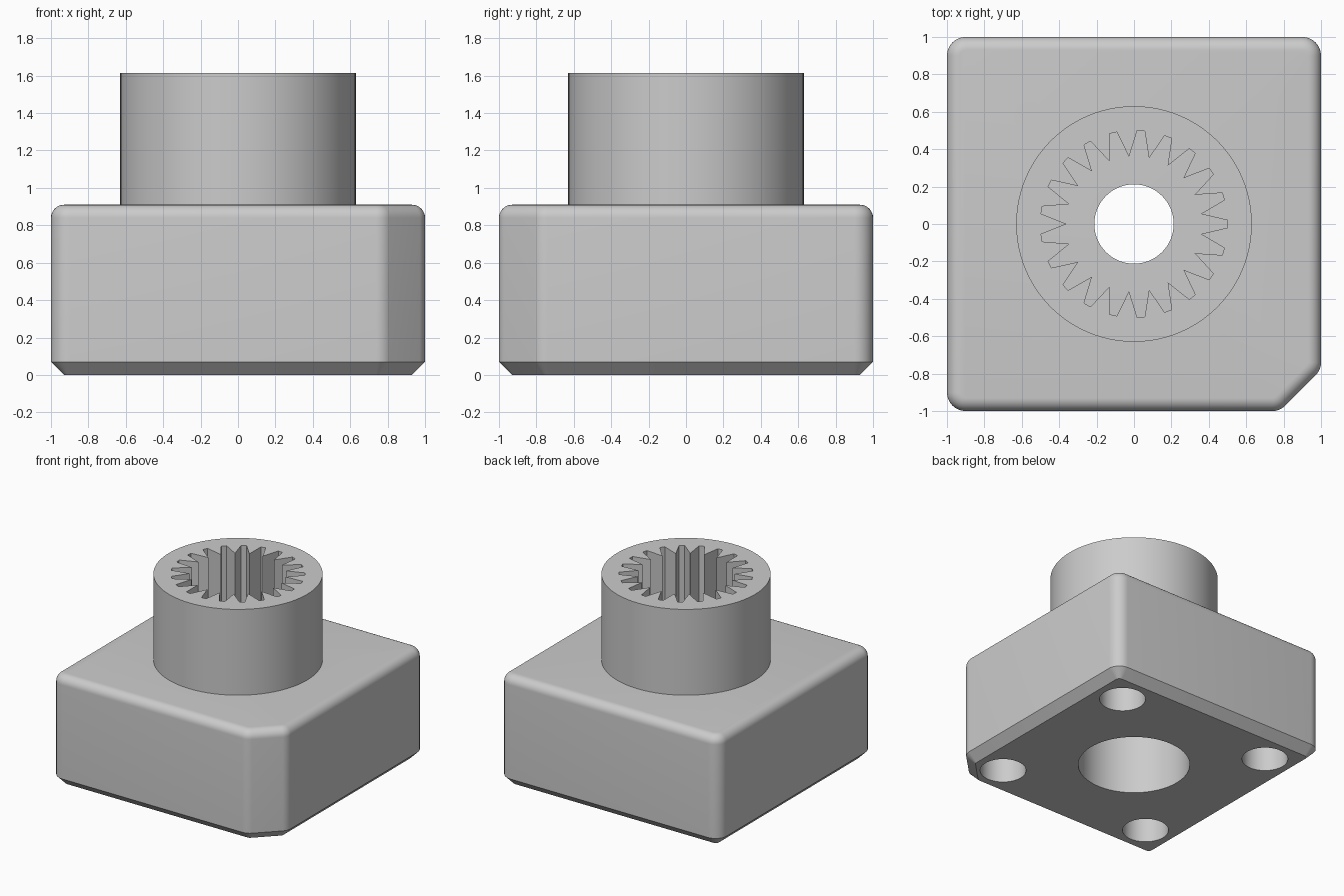
import bpy
import bmesh
from math import sin, cos, tan, pi, radians

old = bpy.data.objects.get("Cube")
if old:
    bpy.data.objects.remove(old, do_unlink=True)

grey = bpy.data.materials.new("plain grey")
grey.use_nodes = True
grey.diffuse_color = (0.6, 0.6, 0.6, 1)
grey.node_tree.nodes["Principled BSDF"].inputs["Base Color"].default_value = (0.6, 0.6, 0.6, 1)

BASE_TOP, TOTAL = 0.91, 1.615
BEVEL, CORNER = 0.07, 0.10


def loft(name, layers):
    """Closed solid through a stack of (z, outline) layers."""
    bm = bmesh.new()
    rings = [[bm.verts.new((x, y, z)) for x, y in pts] for z, pts in layers]
    n = len(rings[0])
    for low, high in zip(rings, rings[1:]):
        for i in range(n):
            j = (i + 1) % n
            bm.faces.new((low[i], low[j], high[j], high[i]))
    bm.faces.new(rings[0][::-1])
    bm.faces.new(rings[-1])
    mesh = bpy.data.meshes.new(name)
    bm.to_mesh(mesh)
    bm.free()
    mesh.materials.append(grey)
    obj = bpy.data.objects.new(name, mesh)
    bpy.context.collection.objects.link(obj)
    return obj


def circle(r, n=96, cx=0, cy=0):
    return [(cx + r * cos(2 * pi * i / n), cy + r * sin(2 * pi * i / n)) for i in range(n)]


def base_outline(inset):
    """Rounded square with one clipped corner, shrunk by inset."""
    c = 1 - CORNER
    k = 0.78 - CORNER * tan(pi / 8)
    arcs = [(c, c, 0, 90), (-c, c, 90, 180), (-c, -c, 180, 270),
            (k, -c, 270, 315), (c, -k, 315, 360)]
    r, steps, pts = CORNER - inset, 8, []
    for cx, cy, a, b in arcs:
        for i in range(steps + 1):
            t = radians(a + (b - a) * i / steps)
            pts.append((cx + r * cos(t), cy + r * sin(t)))
    return pts


def spline_outline(teeth=21, inner=0.36, outer=0.50, half_tip=0.02):
    """Narrow flat-ended grooves meeting in sharp inward ridges."""
    pts = []
    for i in range(teeth):
        a = 2 * pi * i / teeth
        d = half_tip / outer
        pts += [(outer * cos(a - d), outer * sin(a - d)),
                (outer * cos(a + d), outer * sin(a + d)),
                (inner * cos(a + pi / teeth), inner * sin(a + pi / teeth))]
    return pts


def cut(obj, outline, z0, z1):
    cutter = loft("cutter", [(z0, outline), (z1, outline)])
    cutter.hide_render = True
    mod = obj.modifiers.new("cut", "BOOLEAN")
    mod.operation, mod.solver, mod.object = "DIFFERENCE", "EXACT", cutter
    bpy.context.view_layer.objects.active = obj
    bpy.ops.object.modifier_apply(modifier=mod.name)
    bpy.data.objects.remove(cutter, do_unlink=True)


# Base block: chamfered below, filleted above
layers = [(0, base_outline(BEVEL)), (BEVEL, base_outline(0))]
for i in range(9):
    t = pi / 2 * i / 8
    layers.append((BASE_TOP - BEVEL + BEVEL * sin(t), base_outline(BEVEL * (1 - cos(t)))))
base = loft("base_block", layers)

# Screw passage, wide recess below, and four corner sockets
cut(base, circle(0.42), -0.1, 0.65)
cut(base, circle(0.212), 0.5, 1.2)
for sx in (-1, 1):
    for sy in (-1, 1):
        cut(base, circle(0.173, 48, 0.7 * sx, 0.7 * sy), -0.1, 0.4)

# Collar with splined bore
collar = loft("splined_collar", [(BASE_TOP, circle(0.63)), (TOTAL, circle(0.63))])
cut(collar, spline_outline(), BASE_TOP - 0.2, TOTAL + 0.2)

# Smooth rounded surfaces, keep edges crisp
for obj in (base, collar):
    bpy.ops.object.select_all(action="DESELECT")
    obj.select_set(True)
    bpy.context.view_layer.objects.active = obj
    bpy.ops.object.shade_smooth_by_angle(angle=radians(30))
